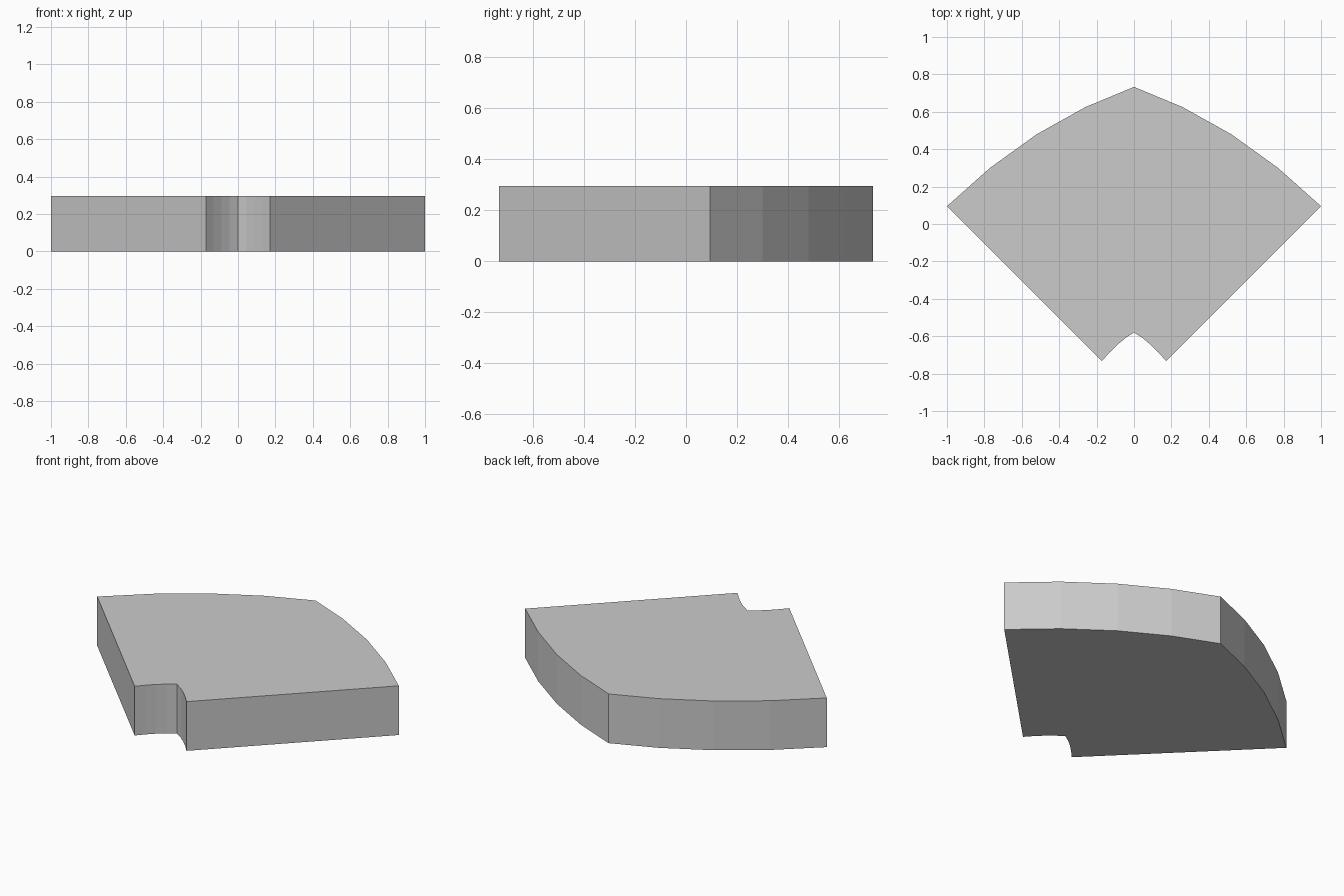
import bpy, bmesh

if "Cube" in bpy.data.objects:
    bpy.data.objects.remove(bpy.data.objects["Cube"])

HEIGHT = 0.295

# Right half of the outline, from the rear tip round to the notch tip
half = [(0, 0.733), (0.26, 0.625), (0.52, 0.48), (0.77, 0.30), (1, 0.095),
        (0.172, -0.733), (0.131, -0.687), (0.088, -0.645), (0.045, -0.609), (0, -0.58)]
# Mirror it across x = 0 to close the loop
outline = half + [(-x, y) for x, y in half[-2:0:-1]]

# Extrude the outline into a flat-sided slab
bm = bmesh.new()
base = bm.faces.new([bm.verts.new((x, y, 0)) for x, y in outline])
top = bmesh.ops.extrude_face_region(bm, geom=[base], use_keep_orig=True)
bmesh.ops.translate(bm, vec=(0, 0, HEIGHT),
                    verts=[g for g in top["geom"] if isinstance(g, bmesh.types.BMVert)])
bmesh.ops.recalc_face_normals(bm, faces=bm.faces)

mesh = bpy.data.meshes.new("corner_slab")
bm.to_mesh(mesh)
bm.free()
bpy.context.collection.objects.link(bpy.data.objects.new("corner_slab", mesh))
